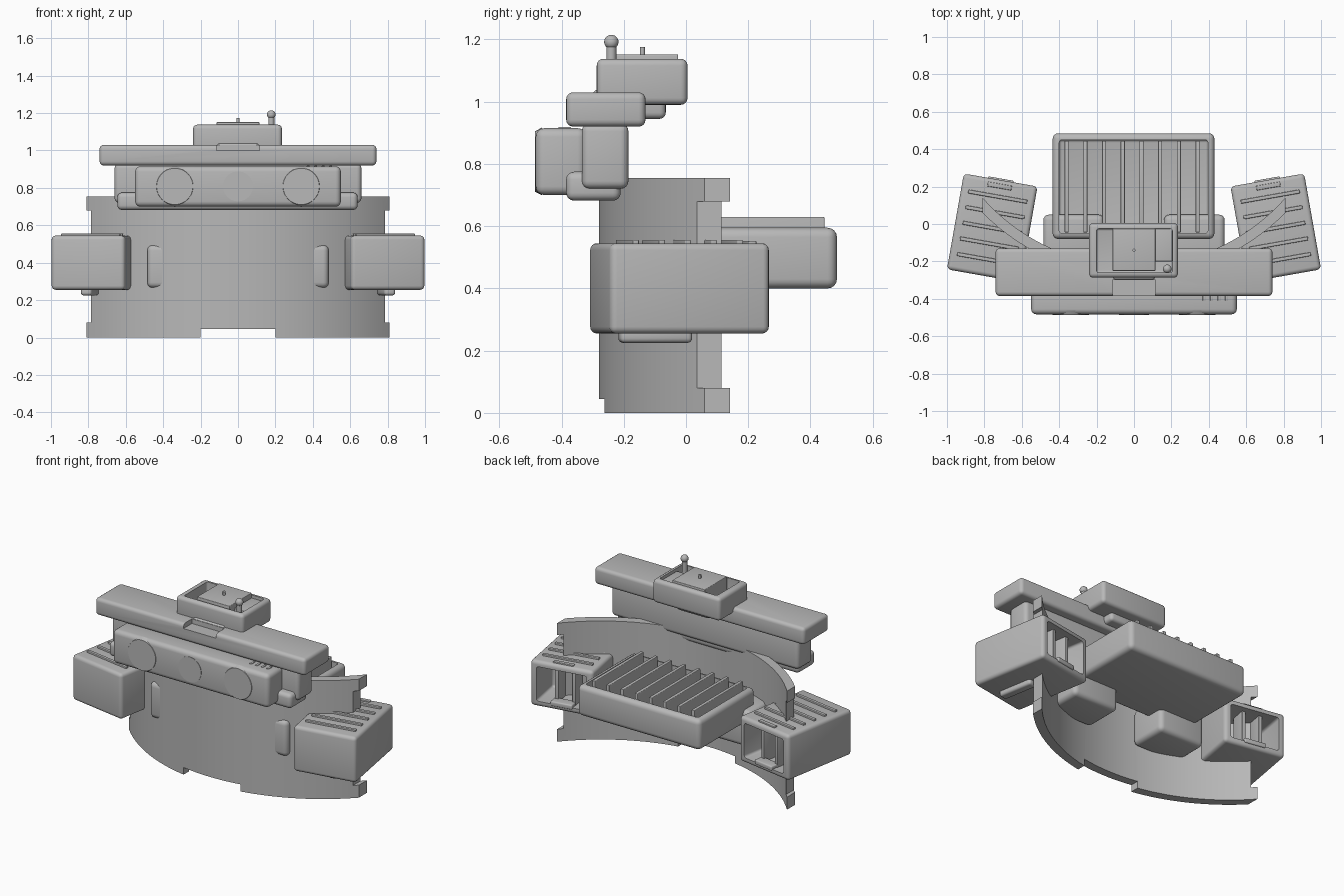
import bpy, bmesh, math
from mathutils import Matrix, Vector

if "Cube" in bpy.data.objects:
    bpy.data.objects.remove(bpy.data.objects["Cube"], do_unlink=True)

grey = bpy.data.materials.new("plain grey")
grey.use_nodes = True
COLOR = (0.48, 0.48, 0.48, 1)
grey.diffuse_color = COLOR
grey.node_tree.nodes["Principled BSDF"].inputs["Base Color"].default_value = COLOR
parts = []


def select(ob):
    bpy.ops.object.select_all(action="DESELECT")
    ob.select_set(True)
    bpy.context.view_layer.objects.active = ob


def finish(name, bm):
    bmesh.ops.recalc_face_normals(bm, faces=bm.faces)
    mesh = bpy.data.meshes.new(name)
    bm.to_mesh(mesh)
    bm.free()
    mesh.materials.append(grey)
    ob = bpy.data.objects.new(name, mesh)
    bpy.context.collection.objects.link(ob)
    parts.append(ob)
    return ob


def apply(ob, mod):
    select(ob)
    bpy.ops.object.modifier_apply(modifier=mod.name)


def box(name, x, y, z, bevel=0.0):
    """Box from (min, max) ranges with rounded edges."""
    bm = bmesh.new()
    bmesh.ops.create_cube(bm, size=1)
    for v in bm.verts:
        v.co = Vector([(a + b) / 2 + c * (b - a) for (a, b), c in zip((x, y, z), v.co)])
    ob = finish(name, bm)
    if bevel:
        mod = ob.modifiers.new("round", "BEVEL")
        mod.width, mod.segments = bevel, 4
        apply(ob, mod)
    return ob


def rod(name, center, r1, r2, depth, axis="Z"):
    bm = bmesh.new()
    turn = Matrix.Rotation(math.radians(90), 4, "X") if axis == "Y" else Matrix()
    bmesh.ops.create_cone(bm, cap_ends=True, segments=40, radius1=r1, radius2=r2,
                          depth=depth, matrix=Matrix.Translation(center) @ turn)
    return finish(name, bm)


def cut(ob, cutter):
    mod = ob.modifiers.new("cut", "BOOLEAN")
    mod.operation, mod.solver, mod.object = "DIFFERENCE", "EXACT", cutter
    apply(ob, mod)
    parts.remove(cutter)
    bpy.data.objects.remove(cutter, do_unlink=True)


# curved wall with end tabs and a notch at the foot
def arc(radius, half, n=40):
    xs = [half * (2 * i / n - 1) for i in range(n + 1)]
    return [(x, 0.855 - math.sqrt(radius**2 - x * x)) for x in xs]


bm = bmesh.new()
outline = arc(1.135, 0.81) + arc(1.08, 0.81)[::-1]
face = bm.faces.new([bm.verts.new((x, y, 0)) for x, y in outline])
ext = bmesh.ops.extrude_face_region(bm, geom=[face])
for v in ext["geom"]:
    if isinstance(v, bmesh.types.BMVert):
        v.co.z = 0.755
wall = finish("curved_wall", bm)
cut(wall, box("foot_cutter", (-0.2, 0.2), (-0.5, 0.2), (-0.1, 0.045)))
for s in (-1, 1):
    cut(wall, box("end_cutter", sorted((s * 0.785, s * 1.2)), (-0.3, 0.4), (0.08, 0.68)))

# rear tray, deep recess and ribs
tray = box("rear_tray", (-0.435, 0.43), (-0.08, 0.485), (0.4, 0.595), 0.03)
cut(tray, box("tray_cutter", (-0.4, 0.395), (-0.05, 0.45), (0.44, 0.8), 0.015))
for i in range(8):
    x = -0.36 + 0.1 * i
    box("tray_rib", (x - 0.011, x + 0.011), (-0.045, 0.445), (0.43, 0.63), 0.004)

# mounting blocks that pass through the wall
for s in (-1, 1):
    box("tray_mount", sorted((s * 0.16, s * 0.485)), (-0.205, 0.05), (0.265, 0.495), 0.03)

# side boxes, turned outwards and open at the back
for s in (-1, 1):
    first = len(parts)
    side = box("side_box", (-0.2, 0.2), (-0.26, 0.26), (0.255, 0.545), 0.022)
    cut(side, box("side_cutter", (-0.16, 0.16), (0.04, 0.5), (0.29, 0.51), 0.015))
    for i in range(5):
        y = -0.17 + 0.085 * i
        box("side_box_rib", (-0.16, 0.16), (y - 0.01, y + 0.01), (0.54, 0.556), 0.004)
    box("side_box_latch", (-0.065, 0.065), (0.215, 0.24), (0.53, 0.553), 0.004)
    box("side_box_foot", (0.02 * s - 0.03, 0.02 * s + 0.03), (-0.2, 0.035), (0.225, 0.27), 0.015)
    box("side_box_lip", (-0.07, 0.07), (0.2, 0.268), (0.28, 0.31), 0.008)
    for x in (-0.06, 0.05):
        box("side_box_divider", (x - 0.012, x + 0.012), (0.12, 0.22), (0.28, 0.52), 0.004)
    place = Matrix.Translation((0.758 * s, -0.021, 0)) @ Matrix.Rotation(math.radians(10) * s, 4, "Z")
    for ob in parts[first:]:
        ob.data.transform(place)

# upper body, lower rail and beam
box("upper_body", (-0.66, 0.66), (-0.335, -0.185), (0.72, 0.93), 0.025)
box("lower_rail", (-0.645, 0.64), (-0.385, -0.21), (0.682, 0.775), 0.025)
beam = box("beam", (-0.74, 0.74), (-0.385, -0.13), (0.92, 1.03), 0.022)
cut(beam, box("notch_cutter", (-0.115, 0.115), (-0.5, -0.3), (1.0, 1.1)))

# front bar with round windows and vents
box("front_bar", (-0.55, 0.55), (-0.483, -0.32), (0.7, 0.915), 0.028)
for x, r in ((-0.338, 0.097), (0, 0.08), (0.338, 0.097)):
    rod("round_window", (x, -0.474, 0.808), r + (0.012 if r > 0.09 else 0), r, 0.023, "Y").data.transform(
        Matrix())
for i in range(4):
    x = 0.375 + 0.04 * i
    box("vent", (x - 0.008, x + 0.008), (-0.41, -0.37), (0.91, 0.919), 0.003)

# top box with plate, pin, knob and bracket
box("top_bracket", (-0.115, 0.115), (-0.3, -0.065), (0.945, 1.04), 0.02)
top = box("top_box", (-0.24, 0.235), (-0.287, 0.005), (0.99, 1.138), 0.022)
cut(top, box("top_cutter", (-0.2, 0.205), (-0.26, -0.025), (1.04, 1.3), 0.012))
box("top_plate", (-0.115, 0.115), (-0.25, -0.025), (1.03, 1.152), 0.004)
box("top_side_shelf", (0.11, 0.205), (-0.2, -0.025), (1.03, 1.12), 0.004)
rod("plate_pin", (0, -0.14, 1.16), 0.008, 0.008, 0.03)
rod("knob_stem", (0.178, -0.24, 1.11), 0.016, 0.016, 0.16)
bm = bmesh.new()
bmesh.ops.create_uvsphere(bm, u_segments=24, v_segments=14, radius=0.023,
                          matrix=Matrix.Translation((0.178, -0.24, 1.192)))
finish("knob_ball", bm)

for ob in parts:
    select(ob)
    bpy.ops.object.shade_smooth_by_angle(angle=math.radians(35))
